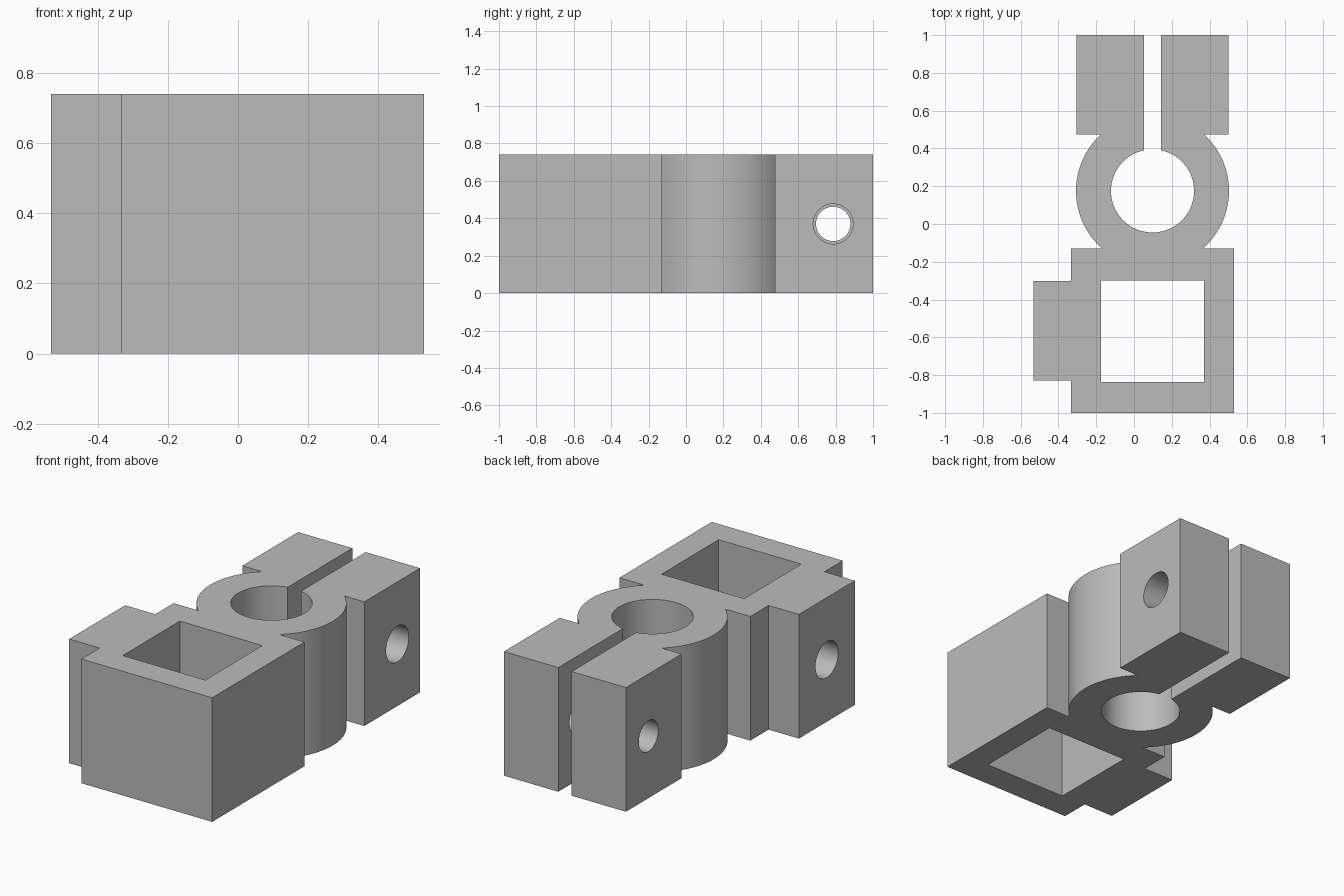
import bpy, bmesh
from math import sin, cos, asin, pi, radians
from mathutils import Matrix

if "Cube" in bpy.data.objects:
    bpy.data.objects.remove(bpy.data.objects["Cube"], do_unlink=True)

HEIGHT = 0.74
CX, CY = 0.098, 0.175          # ring centre
R_OUT, R_IN = 0.405, 0.22
SLOT = 0.044                   # half width of the slot
ARM = 0.402                    # half width across both arms
ARM_Y, BOX_Y = 0.475, -0.13    # rear of the ring, rear of the box

grey = bpy.data.materials.new("plain grey")
grey.use_nodes = True
colour = (0.5, 0.5, 0.5, 1)
grey.diffuse_color = colour
grey.node_tree.nodes["Principled BSDF"].inputs["Base Color"].default_value = colour


def to_object(name, bm):
    bmesh.ops.recalc_face_normals(bm, faces=bm.faces)
    mesh = bpy.data.meshes.new(name)
    bm.to_mesh(mesh)
    bm.free()
    mesh.materials.append(grey)
    obj = bpy.data.objects.new(name, mesh)
    bpy.context.collection.objects.link(obj)
    return obj


def prism(name, outline, z0, z1):
    bm = bmesh.new()
    face = bm.faces.new([bm.verts.new((x, y, z0)) for x, y in outline])
    top = bmesh.ops.extrude_face_region(bm, geom=[face])["geom"]
    bmesh.ops.translate(bm, vec=(0, 0, z1 - z0),
                        verts=[v for v in top if isinstance(v, bmesh.types.BMVert)])
    return to_object(name, bm)


def cross_drill(name, x0, x1, y, radius):
    bm = bmesh.new()
    place = Matrix.Translation(((x0 + x1) / 2, y, HEIGHT / 2)) @ Matrix.Rotation(pi / 2, 4, 'Y')
    bmesh.ops.create_cone(bm, cap_ends=True, segments=48, radius1=radius,
                          radius2=radius, depth=x1 - x0, matrix=place)
    return to_object(name, bm)


def arc(radius, a0, a1, steps):
    return [(CX + radius * cos(a0 + (a1 - a0) * i / steps),
             CY + radius * sin(a0 + (a1 - a0) * i / steps)) for i in range(steps + 1)]


# Clamp body outline: box, ring flank, arm, slot and bore, mirrored arm, flank, lug
low = asin((BOX_Y - CY) / R_OUT)
high = asin((ARM_Y - CY) / R_OUT)
gap = asin(SLOT / R_IN)
outline = [(-0.333, -1), (0.53, -1), (0.53, BOX_Y)]
outline += arc(R_OUT, low, high, 32)
outline += [(CX + ARM, ARM_Y), (CX + ARM, 1), (CX + SLOT, 1)]
outline += arc(R_IN, pi / 2 - gap, -1.5 * pi + gap, 72)
outline += [(CX - SLOT, 1), (CX - ARM, 1), (CX - ARM, ARM_Y)]
outline += arc(R_OUT, pi - high, pi - low, 32)
outline += [(-0.333, BOX_Y), (-0.333, -0.302), (-0.533, -0.302),
            (-0.533, -0.828), (-0.333, -0.828)]
body = prism("clamp_body", outline, 0, HEIGHT)

# Square opening and the screw holes through the arms and the lug
cutters = [
    prism("square_opening_cutter",
          [(-0.175, -0.836), (0.37, -0.836), (0.37, -0.298), (-0.175, -0.298)], -0.1, HEIGHT + 0.1),
    cross_drill("left_arm_hole_cutter", CX, 0.7, 0.787, 0.107),
    cross_drill("right_arm_hole_cutter", -0.5, CX, 0.787, 0.092),
    cross_drill("lug_hole_cutter", -0.7, 0, -0.565, 0.107),
]
bpy.context.view_layer.objects.active = body
for cutter in cutters:
    cutter.hide_render = True
    cut = body.modifiers.new(cutter.name, 'BOOLEAN')
    cut.operation = 'DIFFERENCE'
    cut.solver = 'EXACT'
    cut.object = cutter
    bpy.ops.object.modifier_apply(modifier=cut.name)
    bpy.data.objects.remove(cutter, do_unlink=True)

bpy.ops.object.select_all(action='DESELECT')
body.select_set(True)
bpy.ops.object.shade_smooth_by_angle(angle=radians(30))
